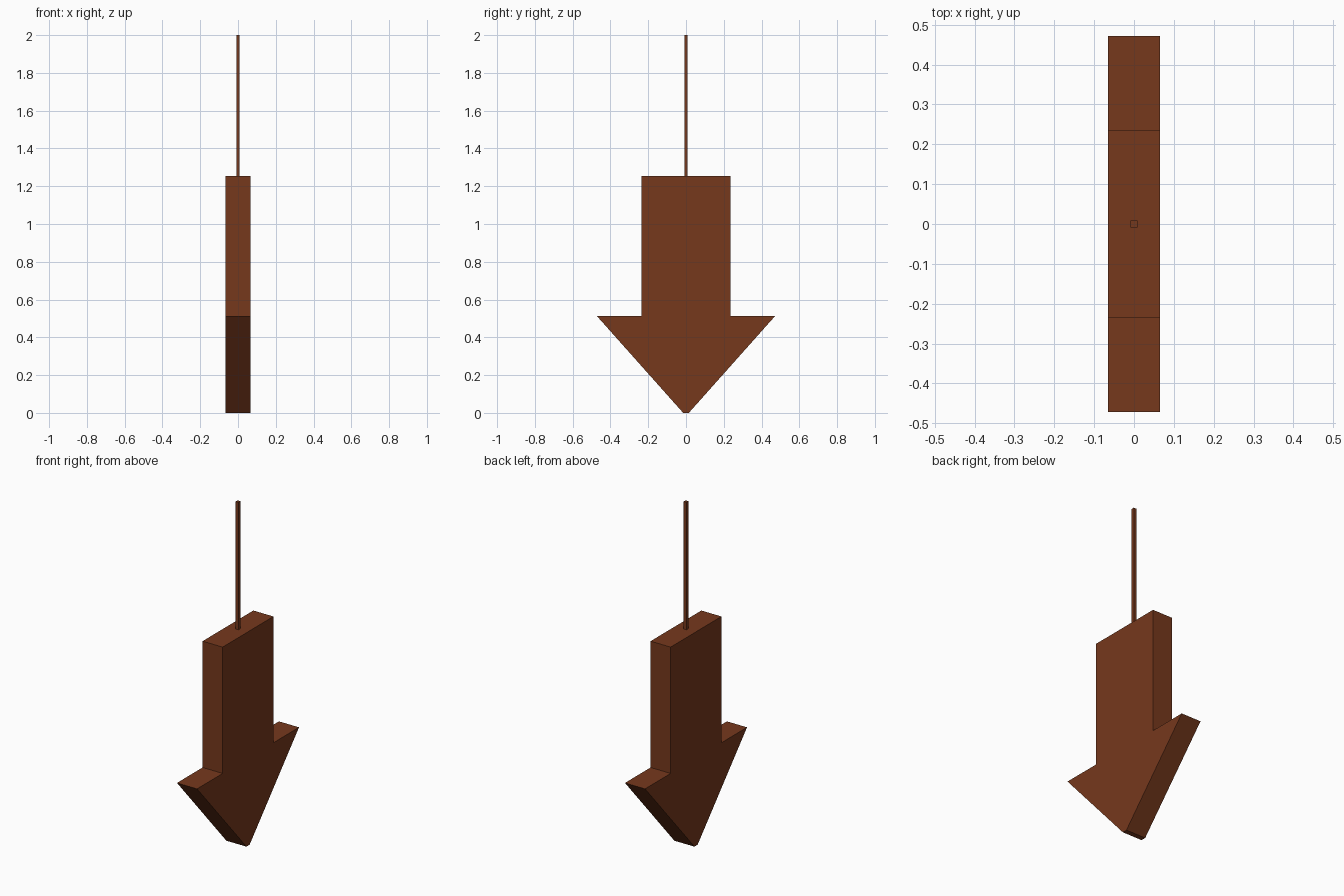
import bpy, bmesh

if "Cube" in bpy.data.objects:
    bpy.data.objects.remove(bpy.data.objects["Cube"])

brown = bpy.data.materials.new("brown_paint")
brown.diffuse_color = (0.18, 0.04, 0.012, 1)
brown.use_nodes = True
brown.node_tree.nodes["Principled BSDF"].inputs["Base Color"].default_value = brown.diffuse_color


def extrude_profile(name, points, half_width):
    """Extrude a closed (y, z) outline symmetrically along x."""
    bm = bmesh.new()
    face = bm.faces.new([bm.verts.new((-half_width, y, z)) for y, z in points])
    ext = bmesh.ops.extrude_face_region(bm, geom=[face])
    moved = [g for g in ext["geom"] if isinstance(g, bmesh.types.BMVert)]
    bmesh.ops.translate(bm, verts=moved, vec=(2 * half_width, 0, 0))
    bmesh.ops.recalc_face_normals(bm, faces=bm.faces)
    mesh = bpy.data.meshes.new(name)
    bm.to_mesh(mesh)
    bm.free()
    mesh.materials.append(brown)
    obj = bpy.data.objects.new(name, mesh)
    bpy.context.collection.objects.link(obj)
    return obj


# Downward arrow board: right half of the outline, mirrored to the left
half = [(0.015, 0), (0.472, 0.513), (0.235, 0.513), (0.235, 1.253)]
outline = half + [(-y, z) for y, z in reversed(half)]
extrude_profile("arrow_board", outline, 0.065)

# Thin square hanging rod
r = 0.009
extrude_profile("hanging_rod", [(-r, 1.253), (r, 1.253), (r, 2), (-r, 2)], r)
